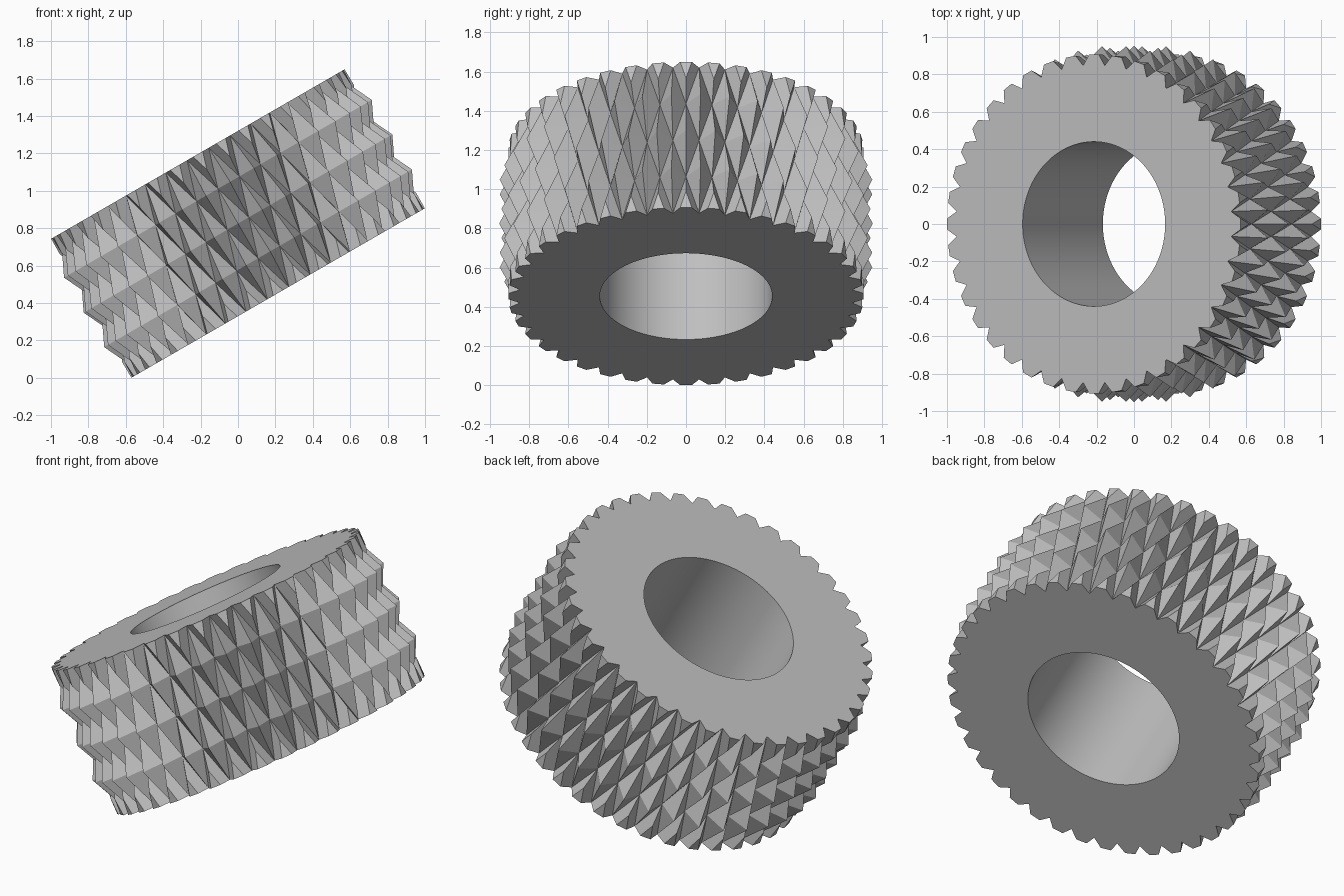
import bpy, bmesh
from math import pi, cos, sin, radians
from mathutils import Vector

cube = bpy.data.objects.get("Cube")
if cube:
    bpy.data.objects.remove(cube, do_unlink=True)

TEETH = 40                  # studs around the rim
ROWS = 4                    # half-stud steps along the axis
HEIGHT = 0.858
PEAK, VALLEY, BORE = 0.953, 0.85, 0.44
CUT = 0.447                 # how far the end studs are trimmed

bm = bmesh.new()


def polar(radius, angle, z):
    return Vector((radius * cos(angle), radius * sin(angle), z))


def lattice(col, row):
    """Knurl lattice point: studs and valleys alternate like a checkerboard."""
    radius = VALLEY if (col + row) % 2 else PEAK
    return polar(radius, col * pi / TEETH, HEIGHT * (row / ROWS - 0.5))


def face(*points, smooth=False):
    f = bm.faces.new([bm.verts.new(p) for p in points])
    f.smooth = smooth


# Knurled rim: four-sided studs, trimmed where they meet the end faces
caps = {0: [], ROWS: []}
for row in range(ROWS + 1):
    for col in range(row % 2, 2 * TEETH, 2):
        apex = lattice(col, row)
        left, right = lattice(col - 1, row), lattice(col + 1, row)
        if row in caps:
            tip = lattice(col, 1 if row == 0 else ROWS - 1)
            trim_l, trim_r, trim_t = (apex.lerp(p, CUT) for p in (left, right, tip))
            face(left, trim_l, trim_t, tip)
            face(trim_r, right, tip, trim_t)
            face(trim_l, trim_r, trim_t)
            caps[row] += [left, trim_l, trim_r]
        else:
            for tip in (lattice(col, row - 1), lattice(col, row + 1)):
                face(apex, left, tip)
                face(apex, right, tip)

# Flat end faces and smooth bore
count = 3 * TEETH


def bore_point(k, row):
    return polar(BORE, (k - 1.5) * 2 * pi / count, HEIGHT * (row / ROWS - 0.5))


for k in range(count):
    n = k + 1
    for row, outline in caps.items():
        face(outline[k], outline[n % count], bore_point(n, row), bore_point(k, row))
    face(bore_point(k, 0), bore_point(n, 0), bore_point(n, ROWS), bore_point(k, ROWS),
         smooth=True)

bmesh.ops.remove_doubles(bm, verts=bm.verts, dist=0.0005)
bmesh.ops.recalc_face_normals(bm, faces=bm.faces)

mesh = bpy.data.meshes.new("knurled_ring")
bm.to_mesh(mesh)
bm.free()

# Single grey material
grey = bpy.data.materials.new("grey")
grey.use_nodes = True
colour = (0.52, 0.52, 0.52, 1)
grey.diffuse_color = colour
grey.node_tree.nodes["Principled BSDF"].inputs["Base Color"].default_value = colour
mesh.materials.append(grey)

# Tilted ring resting on its lower edge
ring = bpy.data.objects.new("knurled_ring", mesh)
bpy.context.collection.objects.link(ring)
ring.rotation_euler = (0, radians(-30), 0)
ring.location = (0, 0, 0.825)
